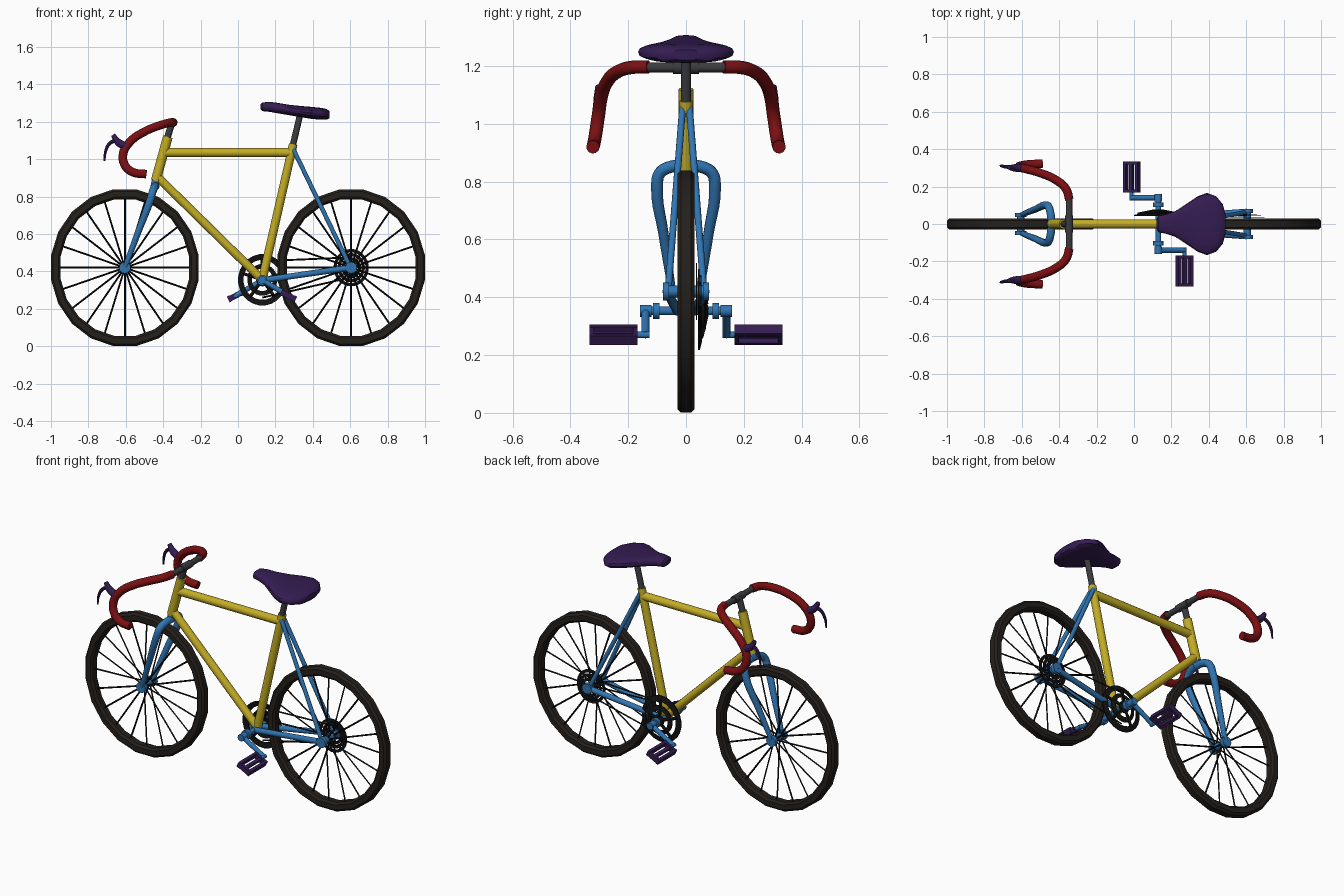
import bpy, bmesh, math
from mathutils import Vector, Matrix

if "Cube" in bpy.data.objects:
    bpy.data.objects.remove(bpy.data.objects["Cube"])

SX = 0.942  # wheels are slightly narrower than tall


def material(name, rgb):
    m = bpy.data.materials.new(name)
    m.diffuse_color = (*rgb, 1)
    m.use_nodes = True
    m.node_tree.nodes["Principled BSDF"].inputs["Base Color"].default_value = m.diffuse_color
    return m


YELLOW = material("yellow", (0.55, 0.42, 0.02))
BLUE = material("blue", (0.03, 0.18, 0.45))
RED = material("red", (0.2, 0.005, 0.006))
PURPLE = material("purple", (0.035, 0.012, 0.085))
BLACK = material("black", (0.006, 0.006, 0.006))
TYRE = material("tyre", (0.018, 0.014, 0.011))
GREY = material("dark_grey", (0.045, 0.045, 0.05))


def finish(ob, mat):
    ob.data.materials.append(mat)
    bpy.ops.object.select_all(action='DESELECT')
    ob.select_set(True)
    bpy.context.view_layer.objects.active = ob
    if ob.type == 'CURVE':
        bpy.ops.object.convert(target='MESH')
    bpy.ops.object.shade_smooth_by_angle(angle=math.radians(35))
    return bpy.context.view_layer.objects.active


def tube(name, paths, r, mat, smooth=False, res=4):
    """Round tubes along paths; an optional 4th value scales the radius."""
    cu = bpy.data.curves.new(name, 'CURVE')
    cu.dimensions = '3D'
    cu.bevel_depth, cu.bevel_resolution = r, res
    cu.use_fill_caps = True
    cu.resolution_u = 5
    for path in paths:
        sp = cu.splines.new('BEZIER' if smooth else 'POLY')
        pts = sp.bezier_points if smooth else sp.points
        pts.add(len(path) - 1)
        for p, c in zip(pts, path):
            if smooth:
                p.co = c[:3]
                p.handle_left_type = p.handle_right_type = 'AUTO'
            else:
                p.co = (*c[:3], 1)
            p.radius = c[3] if len(c) > 3 else 1
    ob = bpy.data.objects.new(name, cu)
    bpy.context.collection.objects.link(ob)
    return finish(ob, mat)


def mesh_object(name, bm, mat):
    bmesh.ops.recalc_face_normals(bm, faces=bm.faces)
    me = bpy.data.meshes.new(name)
    bm.to_mesh(me)
    bm.free()
    ob = bpy.data.objects.new(name, me)
    bpy.context.collection.objects.link(ob)
    return finish(ob, mat)


def lathe(name, profiles, centre, mat, n=20):
    """Closed (radius, y) profiles turned around the y axis."""
    bm = bmesh.new()
    for prof in profiles:
        rings = []
        for i in range(n):
            a = 2 * math.pi * (i + 0.5) / n
            rings.append([bm.verts.new((centre[0] + SX * r * math.cos(a), y,
                                        centre[1] + r * math.sin(a))) for r, y in prof])
        k = len(prof)
        for i in range(n):
            a, b = rings[i], rings[(i + 1) % n]
            for j in range(k):
                bm.faces.new((a[j], a[(j + 1) % k], b[(j + 1) % k], b[j]))
    return mesh_object(name, bm, mat)


def mirror(path):
    return [(p[0], -p[1], *p[2:]) for p in path]


def both(path):
    return [path, mirror(path)]


# wheels: tyre, spokes, hub
for side, x, hub in (("front", -0.605, 0.06), ("rear", 0.605, 0.08)):
    lathe(side + "_tyre", [[(0.424, -0.018), (0.424, 0.018), (0.412, 0.03), (0.382, 0.03),
                            (0.37, 0.018), (0.37, -0.018), (0.382, -0.03), (0.412, -0.03)]],
          (x, 0.42), TYRE)
    spokes = []
    for i in range(20):
        a = 2 * math.pi * i / 20
        c, s = SX * math.cos(a), math.sin(a)
        spokes.append([(x + 0.015 * c, 0.025 * (-1) ** i, 0.42 + 0.015 * s),
                       (x + 0.38 * c, 0, 0.42 + 0.38 * s)])
    tube(side + "_spokes", spokes, 0.005, BLACK, res=0)
    tube(side + "_hub", [[(x, -hub, 0.42), (x, hub, 0.42)]], 0.02, BLUE)
    tube(side + "_axle_nuts", both([(x, hub - 0.022, 0.42), (x, hub, 0.42)]), 0.031, BLUE)

# frame
BB = (0.13, 0, 0.355)
tube("head_tube", [[(-0.375, 0, 1.12), (-0.44, 0, 0.885)]], 0.026, YELLOW)
tube("top_tube", [[(-0.39, 0, 1.035), (0.285, 0, 1.035)]], 0.024, YELLOW)
tube("seat_tube", [[(0.295, 0, 1.08), BB]], 0.023, YELLOW)
tube("down_tube", [[(-0.425, 0, 0.9), BB]], 0.023, YELLOW)
tube("seat_stays", both([(0.295, 0.012, 1.055), (0.602, 0.062, 0.42)]), 0.012, BLUE)
tube("chain_stays", both([(0.13, 0.03, 0.352), (0.602, 0.066, 0.42)]), 0.016, BLUE)

# fork: arched crown with tapering legs
tube("fork", both([(-0.44, 0, 0.855), (-0.445, 0.05, 0.852), (-0.455, 0.09, 0.83),
                   (-0.468, 0.1, 0.785), (-0.53, 0.078, 0.62, 0.85),
                   (-0.605, 0.048, 0.42, 0.65)]), 0.021, BLUE, smooth=True)
tube("fork_steerer", [[(-0.435, 0, 0.9), (-0.447, 0, 0.85)]], 0.022, BLUE)

# stem and handlebar
tube("stem", [[(-0.385, 0, 1.09), (-0.35, 0, 1.205)]], 0.018, GREY)
tube("bar_centre", [[(-0.347, -0.14, 1.195), (-0.347, 0.14, 1.195)]], 0.017, GREY)
tube("bar_clamp", [[(-0.347, -0.045, 1.195), (-0.347, 0.045, 1.195)]], 0.022, GREY)
tube("drop_handlebar", both([
    (-0.345, 0.13, 1.197), (-0.365, 0.19, 1.195), (-0.42, 0.237, 1.18), (-0.5, 0.272, 1.147),
    (-0.575, 0.293, 1.095), (-0.614, 0.303, 1.03), (-0.602, 0.313, 0.963),
    (-0.56, 0.319, 0.93), (-0.49, 0.322, 0.92)]), 0.023, RED, smooth=True)

# brake levers
tube("brake_hoods", both([(-0.605, 0.299, 1.07, 1.1), (-0.64, 0.3, 1.09),
                          (-0.668, 0.302, 1.13, 0.6)]), 0.02, PURPLE, smooth=True)
tube("brake_levers", both([(-0.645, 0.302, 1.105, 1.4), (-0.685, 0.306, 1.085, 1.2),
                           (-0.707, 0.31, 1.045), (-0.714, 0.312, 0.99, 0.6)]),
     0.008, PURPLE, smooth=True, res=2)

# saddle: ellipse sections (x, half width, z, half height) lofted nose to tail
tube("seat_post", [[(0.29, 0, 1.06), (0.335, 0, 1.25)]], 0.017, GREY)
bm = bmesh.new()
rings = []
for x, w, z, h in ((0.12, 0.025, 1.28, 0.014), (0.13, 0.043, 1.28, 0.023), (0.17, 0.052, 1.28, 0.027),
                   (0.22, 0.068, 1.272, 0.028), (0.28, 0.107, 1.262, 0.028), (0.34, 0.148, 1.254, 0.03),
                   (0.39, 0.166, 1.248, 0.032), (0.44, 0.148, 1.243, 0.032),
                   (0.475, 0.105, 1.24, 0.028), (0.49, 0.05, 1.238, 0.018)):
    ring = []
    for i in range(20):
        c, s = math.cos(i * math.pi / 10), math.sin(i * math.pi / 10)
        ring.append(bm.verts.new((x, w * math.copysign(abs(c) ** 0.75, c),
                                  z + h * math.copysign(abs(s) ** 0.75, s))))
    rings.append(ring)
for a, b in zip(rings, rings[1:]):
    for i in range(20):
        j = (i + 1) % 20
        bm.faces.new((a[i], a[j], b[j], b[i]))
bm.faces.new(rings[0])
bm.faces.new(rings[-1])
mesh_object("saddle", bm, PURPLE)

# chainring (dished), its arms, sprockets and chain on the +y side
def ring(r0, r1, y0, y1, t=0.006):
    return [(r0, y0), (r1, y1), (r1, y1 + t), (r0, y0 + t)]


lathe("chainring", [ring(0.107, 0.138, 0.05, 0.042), ring(0.06, 0.085, 0.064, 0.056),
                    ring(0.012, 0.035, 0.07, 0.067)], (0.13, 0.355), BLACK, 24)
arms = []
for i in range(5):
    a = 2 * math.pi * i / 5 + math.pi / 2
    c, s = math.cos(a), math.sin(a)
    arms.append([(0.13 + 0.02 * c, 0.07, 0.355 + 0.02 * s),
                 (0.13 + 0.115 * c, 0.052, 0.355 + 0.115 * s)])
tube("chainring_arms", arms, 0.009, BLACK, res=1)
lathe("sprockets", [ring(r - 0.018, r, y, y, 0.004) for r, y in
                    ((0.1, 0.034), (0.078, 0.042), (0.056, 0.05))], (0.605, 0.42), BLACK, 24)
tube("chain", [[(0.13, 0.05, 0.455), (0.605, 0.046, 0.475)],
               [(0.13, 0.05, 0.26), (0.605, 0.046, 0.368)]], 0.005, BLACK, res=0)

# bottom bracket and cranks
tube("crank_axle", [[(0.13, -0.15, 0.353), (0.13, 0.15, 0.353)]], 0.015, BLUE)
tube("bracket_cups", both([(0.13, 0.092, 0.353), (0.13, 0.115, 0.353)]), 0.028, BLUE)
for side, s, px in (("left", -1, 0.27), ("right", 1, -0.013)):
    y = 0.14 * s
    tube(side + "_crank_boss", [[(0.13, y - 0.02, 0.353), (0.13, y + 0.02, 0.353)]], 0.021, BLUE)
    tube(side + "_crank", [[(0.13, y, 0.353), (px, y, 0.27)]], 0.014, BLUE)
    tube(side + "_pedal_axle", [[(px, y - 0.014 * s, 0.27), (px, s * 0.18, 0.27)]], 0.011, BLUE)
    # open pedal cage: two long bars, two end bars and a middle spindle
    bm = bmesh.new()
    for cx, cy, w, d, h in ((-0.036, 0, 0.016, 0.165, 0.034), (0.036, 0, 0.016, 0.165, 0.034),
                            (0, -0.075, 0.07, 0.016, 0.03), (0, 0.075, 0.07, 0.016, 0.03),
                            (0, 0, 0.018, 0.15, 0.02)):
        bmesh.ops.create_cube(bm, size=1, matrix=Matrix.Translation((cx, cy, 0))
                              @ Matrix.Diagonal((w, d, h, 1)))
    pedal = mesh_object(side + "_pedal", bm, PURPLE)
    pedal.location = (px, 0.251 * s, 0.27)
    pedal.rotation_euler = (0, math.radians(-27 * s), 0)
